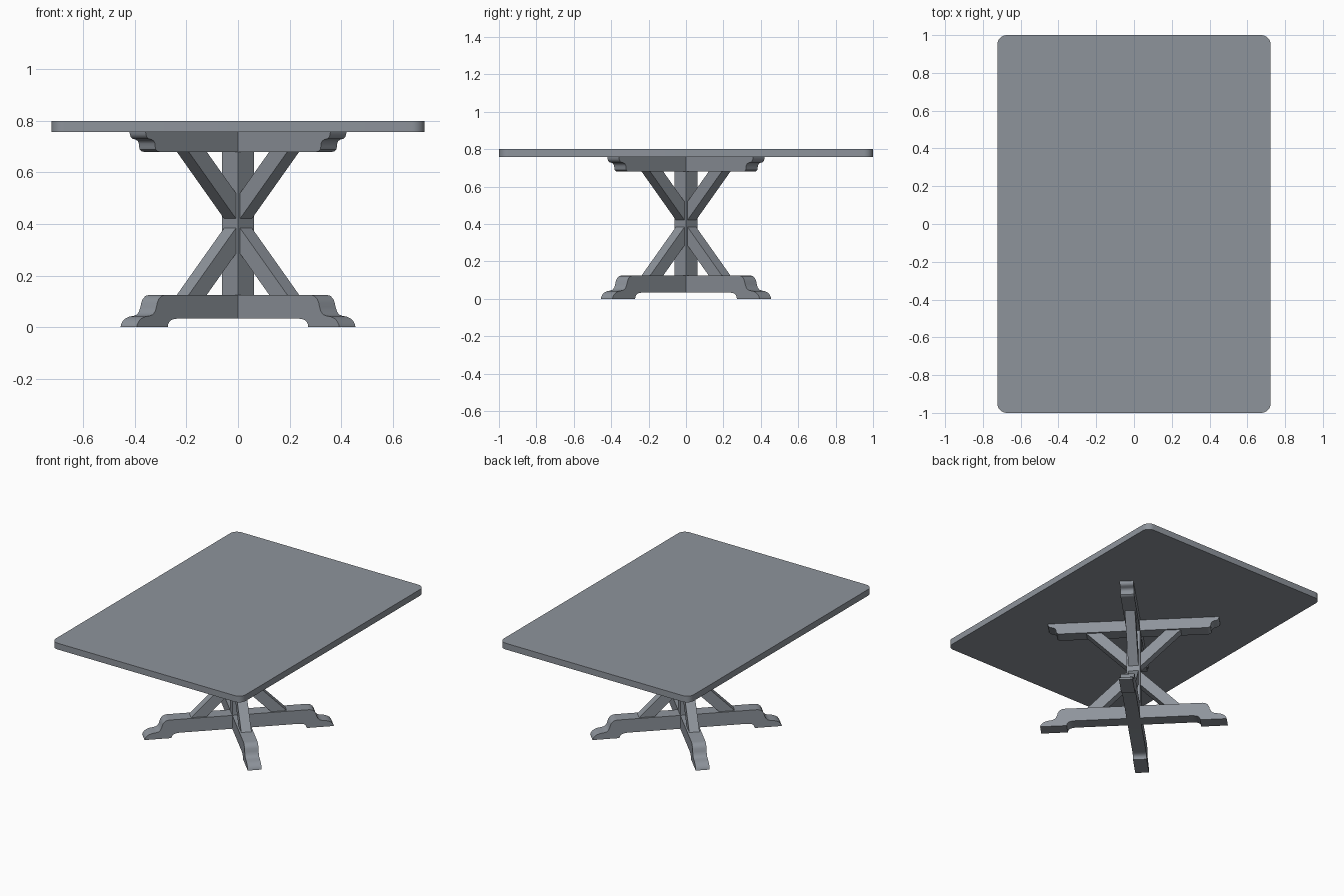
import bpy, bmesh, math
from mathutils import Matrix

if "Cube" in bpy.data.objects:
    bpy.data.objects.remove(bpy.data.objects["Cube"])

W = 0.088        # beam and post thickness
BRACE_W = 0.065  # brace thickness

# slate grey finish
slate = bpy.data.materials.new("slate_grey")
slate.diffuse_color = (0.27, 0.295, 0.33, 1.0)
slate.use_nodes = True
slate.node_tree.nodes["Principled BSDF"].inputs["Base Color"].default_value = slate.diffuse_color


def finish(bm, name, angle=0.0):
    bmesh.ops.recalc_face_normals(bm, faces=bm.faces)
    bm.transform(Matrix.Rotation(math.radians(angle), 4, 'Z'))
    mesh = bpy.data.meshes.new(name)
    bm.to_mesh(mesh)
    bm.free()
    mesh.materials.append(slate)
    obj = bpy.data.objects.new(name, mesh)
    bpy.context.collection.objects.link(obj)
    bpy.ops.object.select_all(action='DESELECT')
    obj.select_set(True)
    bpy.context.view_layer.objects.active = obj
    bpy.ops.object.shade_smooth_by_angle(angle=math.radians(35))
    return obj


def prism(name, profile, width, angle):
    """Extrude an (along, z) profile by width, then turn it about z."""
    bm = bmesh.new()
    face = bm.faces.new([bm.verts.new((l, -width / 2, z)) for l, z in profile])
    ext = bmesh.ops.extrude_face_region(bm, geom=[face])
    verts = [v for v in ext['geom'] if isinstance(v, bmesh.types.BMVert)]
    bmesh.ops.translate(bm, verts=verts, vec=(0, width, 0))
    return finish(bm, name, angle)


def mirrored(half):
    return half + [(-l, z) for l, z in reversed(half)]


def box(bm, x, y, z0, z1):
    m = Matrix.Translation((0, 0, (z0 + z1) / 2)) @ Matrix.Diagonal((x, y, z1 - z0, 1))
    bmesh.ops.create_cube(bm, size=1, matrix=m)


# table top with rounded corners
bm = bmesh.new()
box(bm, 1.447, 2.0, 0.757, 0.80)
upright = [e for e in bm.edges if abs(e.verts[0].co.z - e.verts[1].co.z) > 0.01]
bmesh.ops.bevel(bm, geom=upright, offset=0.05, segments=8, profile=0.5, affect='EDGES')
finish(bm, "table_top")

# central post
bm = bmesh.new()
box(bm, W, W, 0.08, 0.72)
finish(bm, "center_post", 45)

# scrolled foot profile: top edge outward, then back along the arched underside
foot = [(0.445, 0.125), (0.463, 0.121), (0.477, 0.111), (0.486, 0.096),
        (0.491, 0.078), (0.499, 0.060), (0.511, 0.049), (0.528, 0.044),
        (0.552, 0.041), (0.573, 0.034), (0.588, 0.023), (0.597, 0.010), (0.600, 0.0),
        (0.429, 0.0), (0.426, 0.013), (0.417, 0.024), (0.403, 0.030), (0.380, 0.033)]
# stepped ogee end of the upper supports
support = [(0.550, 0.757), (0.549, 0.746), (0.543, 0.736), (0.533, 0.730),
           (0.516, 0.727), (0.505, 0.721), (0.499, 0.711), (0.498, 0.699),
           (0.495, 0.689), (0.486, 0.682), (0.474, 0.680)]
for side, angle in (("right", 45), ("left", 135)):
    prism(f"foot_beam_{side}", mirrored(foot), W, angle)
    prism(f"support_beam_{side}", mirrored(support), W, angle)

# diagonal braces around the post
upper = [(0.044, 0.421), (0.303, 0.680), (0.204, 0.680), (0.044, 0.520)]
lower = [(0.044, 0.384), (0.303, 0.125), (0.204, 0.125), (0.044, 0.285)]
for i in range(4):
    prism(f"upper_brace_{i + 1}", upper, BRACE_W, 45 + 90 * i)
    prism(f"lower_brace_{i + 1}", lower, BRACE_W, 45 + 90 * i)
